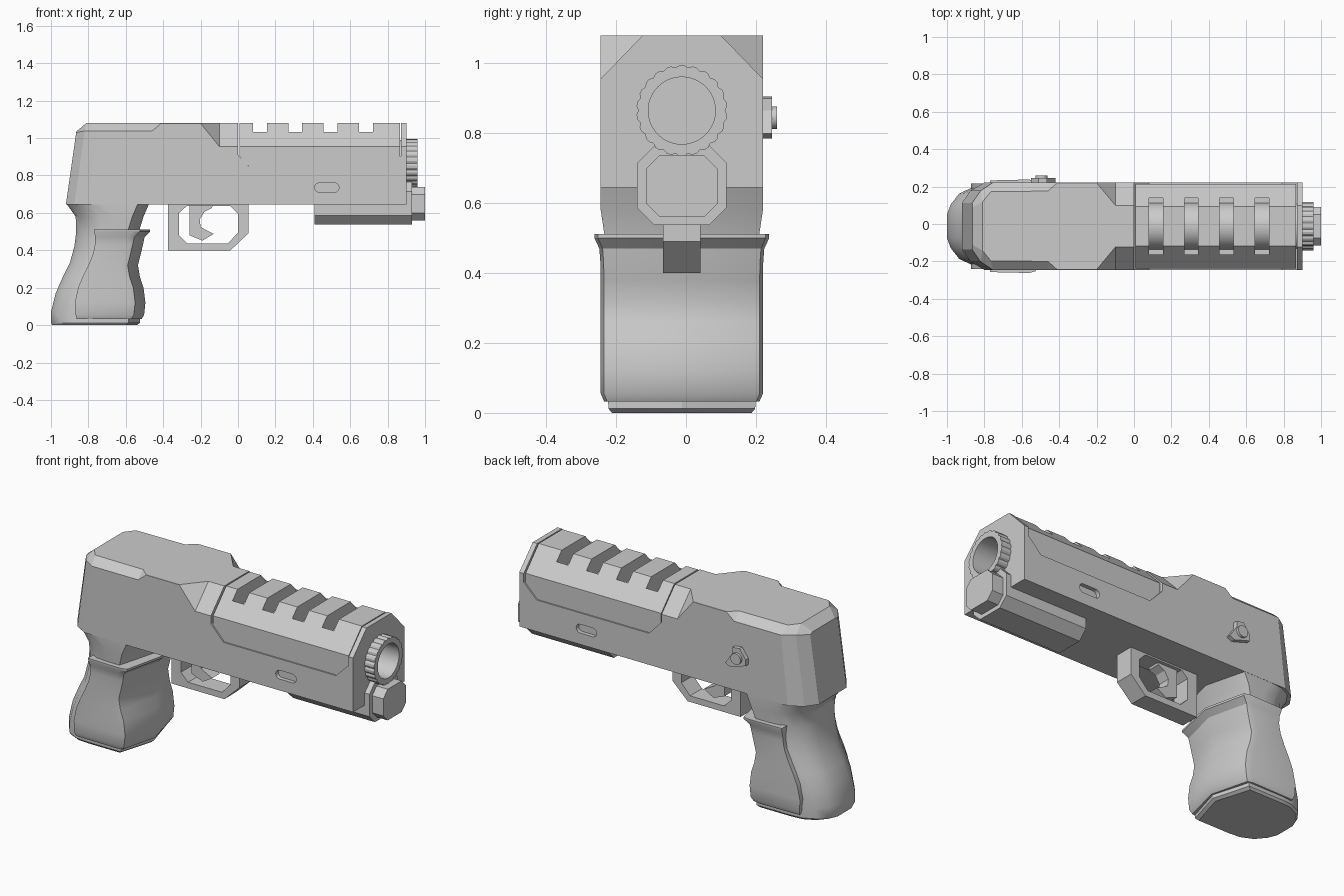
import bpy, bmesh
from math import sin, cos, pi, radians
from mathutils import Vector

if "Cube" in bpy.data.objects:
    bpy.data.objects.remove(bpy.data.objects["Cube"])

CY = -0.012  # the body's mid-plane in y


def finish(name, bm):
    bmesh.ops.recalc_face_normals(bm, faces=bm.faces)
    me = bpy.data.meshes.new(name)
    bm.to_mesh(me)
    bm.free()
    ob = bpy.data.objects.new(name, me)
    ob.location.y = CY
    bpy.context.collection.objects.link(ob)
    return ob


def loft(name, rings):
    """Skin equal-length closed rings and cap both ends."""
    bm = bmesh.new()
    vs = [[bm.verts.new(p) for p in r] for r in rings]
    n = len(vs[0])
    for a, b in zip(vs, vs[1:]):
        for i in range(n):
            j = (i + 1) % n
            bm.faces.new((a[i], a[j], b[j], b[i]))
    bm.faces.new(vs[0][::-1])
    bm.faces.new(vs[-1])
    return finish(name, bm)


def prism(name, pts, y0, y1):
    """Extrude an (x, z) outline along y."""
    return loft(name, [[(x, y, z) for x, z in pts] for y in (y0, y1)])


def box(name, x0, x1, y0, y1, z0, z1):
    return prism(name, [(x0, z0), (x1, z0), (x1, z1), (x0, z1)], y0, y1)


def circle(x, r, z, n=66, bump=0.0):
    return [(x, (r - bump * (i % 3 == 0)) * cos(2 * pi * i / n),
             z + (r - bump * (i % 3 == 0)) * sin(2 * pi * i / n)) for i in range(n)]


def octagon(x, w, z0, z1, c):
    return [(x, -w + c, z0), (x, w - c, z0), (x, w, z0 + c), (x, w, z1 - c),
            (x, w - c, z1), (x, -w + c, z1), (x, -w, z1 - c), (x, -w, z0 + c)]


def cut(ob, cutter):
    """Boolean difference, baked, with the cutter removed."""
    m = ob.modifiers.new("cut", 'BOOLEAN')
    m.object, m.operation, m.solver = cutter, 'DIFFERENCE', 'EXACT'
    bpy.context.view_layer.update()
    me = bpy.data.meshes.new_from_object(ob.evaluated_get(bpy.context.evaluated_depsgraph_get()))
    ob.modifiers.clear()
    ob.data = me
    bpy.data.objects.remove(cutter)


def smooth(ob, angle=30):
    bpy.ops.object.select_all(action='DESELECT')
    ob.select_set(True)
    bpy.context.view_layer.objects.active = ob
    bpy.ops.object.shade_smooth_by_angle(angle=radians(angle))


# Main body: stations of (x bottom, x shoulder, x top, half width, shoulder z, top half width, top z)
stations = [(-.92, -.865, -.864, .125, 1.03, .10, 1.036),
            (-.875, -.82, -.81, .19, 1.038, .13, 1.08),
            (-.80, -.755, -.765, .233, 1.038, .185, 1.08),
            (-.46, -.46, -.46, .233, 1.038, .188, 1.08),
            (-.41, -.41, -.41, .233, 1.079, .232, 1.08),
            (-.20, -.20, -.20, .233, 1.079, .232, 1.08),
            (-.10, -.10, -.10, .233, .955, .112, 1.08),
            (.90, .90, .90, .233, .955, .112, 1.08)]
body = loft("body", [[(xb, -w, .645), (xs, -w, zs), (xt, -wt, zt),
                      (xt, wt, zt), (xs, w, zs), (xb, w, .645)]
                     for xb, xs, xt, w, zs, wt, zt in stations])
cut(body, prism("panel_cutter", [(0, .91), (.08, .825), (.79, .825), (.872, .905),
                                 (.872, 1.2), (0, 1.2)], -.4, .4))
cut(body, loft("bore_cutter", [circle(x, .11, .865) for x in (.3, 1.1)]))

# Slot in each side of the body
capsule = [(.475 + s * .04 + .025 * cos(a), .735 + .025 * sin(a))
           for s, start in ((1, -pi / 2), (-1, pi / 2))
           for a in [start + pi * k / 8 for k in range(9)]]
for s in (-1, 1):
    cut(body, prism("slot_cutter", capsule, s * .21, s * .3))

# Slide panel: sits slightly inset, chamfered to match the body
slide = prism("slide_panel", [(.008, .902), (.08, .825), (.79, .825), (.866, .90),
                              (.866, 1.08), (.008, 1.08)], -.225, .225)
bm = bmesh.new()
bm.from_mesh(slide.data)
for s in (-1, 1):
    bmesh.ops.bisect_plane(bm, geom=bm.verts[:] + bm.edges[:] + bm.faces[:],
                           plane_co=Vector((0, s * .106, 1.08)),
                           plane_no=Vector((0, s * .125, .119)), clear_outer=True)
    bmesh.ops.holes_fill(bm, edges=[e for e in bm.edges if e.is_boundary])
bmesh.ops.recalc_face_normals(bm, faces=bm.faces)
bm.to_mesh(slide.data)
bm.free()
for k in range(4):
    x = .08 + k * .189
    cut(slide, box("vent_cutter", x, x + .074, -.152, .152, .88, 1.2))
cut(slide, loft("bore_cutter", [circle(x, .11, .865) for x in (.3, 1.1)]))

# Barrel with knurled muzzle ring and open bore
barrel = loft("barrel", [circle(.03, .125, .865), circle(.90, .125, .865),
                         circle(.90, .13, .865, bump=.006), circle(.96, .13, .865, bump=.006),
                         circle(.96, .096, .865), circle(.40, .096, .865)])
smooth(barrel, 25)

# Under-barrel housing and its nose
loft("under_barrel_housing", [octagon(x, .128, .537, .765, .05) for x in (.41, .93)])
loft("under_barrel_nose", [octagon(x, .103, .56, .738, .04) for x in (.92, 1.0)])

# Trigger guard and trigger
guard = prism("trigger_guard", [(-.375, .65), (-.375, .40), (-.04, .40), (.055, .49),
                                (.055, .65)], -.054, .054)
cut(guard, prism("guard_cutter", [(-.315, .48), (-.27, .435), (-.055, .435), (0, .495),
                                  (0, .595), (-.04, .636), (-.275, .636), (-.315, .6)], -.2, .2))
prism("trigger", [(-.26, .65), (-.26, .48), (-.19, .452), (-.13, .488), (-.165, .505),
                  (-.20, .525), (-.205, .565), (-.18, .605), (-.14, .625), (-.13, .65)],
      -.035, .035)

# Grip core: rows of (z, back x, front x, half width)
core_rows = [(0, -.995, -.54, .20), (.012, -1.0, -.525, .21), (.07, -1.0, -.525, .212),
             (.17, -.975, -.52, .216), (.25, -.94, -.545, .22), (.33, -.90, -.56, .22),
             (.42, -.875, -.545, .22), (.50, -.865, -.53, .22), (.58, -.868, -.505, .232),
             (.65, -.918, -.475, .232)]


def core_ring(z, b, f, w):
    half = [(b, w * .3), (b + .02, w * .55), (b + .065, w * .82), (b + .13, w * .97),
            (b + .2, w), (f - .06, w)]
    return ([(x, y, z) for x, y in half] + [(f, 0, z)] +
            [(x, -y, z) for x, y in reversed(half)])


smooth(loft("grip_core", [core_ring(*r) for r in core_rows]))

# Grip panel wrapping the sides and front, with a flared lip on top
panel_rows = [(.032, -.862, -.515, .222), (.055, -.868, -.502, .232), (.12, -.872, -.495, .232),
              (.20, -.855, -.505, .232), (.26, -.83, -.525, .232), (.32, -.80, -.535, .232),
              (.38, -.775, -.52, .232), (.43, -.765, -.508, .233), (.47, -.765, -.50, .236),
              (.50, -.767, -.47, .25), (.512, -.77, -.47, .25)]
smooth(loft("grip_panel", [[(r, -w * .98, z), (f - .09, -w, z), (f - .055, -w * .96, z), (f, 0, z),
                            (f - .055, w * .96, z), (f - .09, w, z), (r, w * .98, z)]
                           for z, r, f, w in panel_rows]))

# Safety lever and hub on the back side
prism("safety_lever", [(-.51, .905), (-.465, .90), (-.465, .865), (-.42, .80), (-.45, .785),
                       (-.55, .815), (-.55, .85)], .22, .258)
smooth(prism("safety_hub", [(-.495 + .032 * cos(pi * k / 8), .845 + .032 * sin(pi * k / 8))
                            for k in range(16)], .22, .272))
